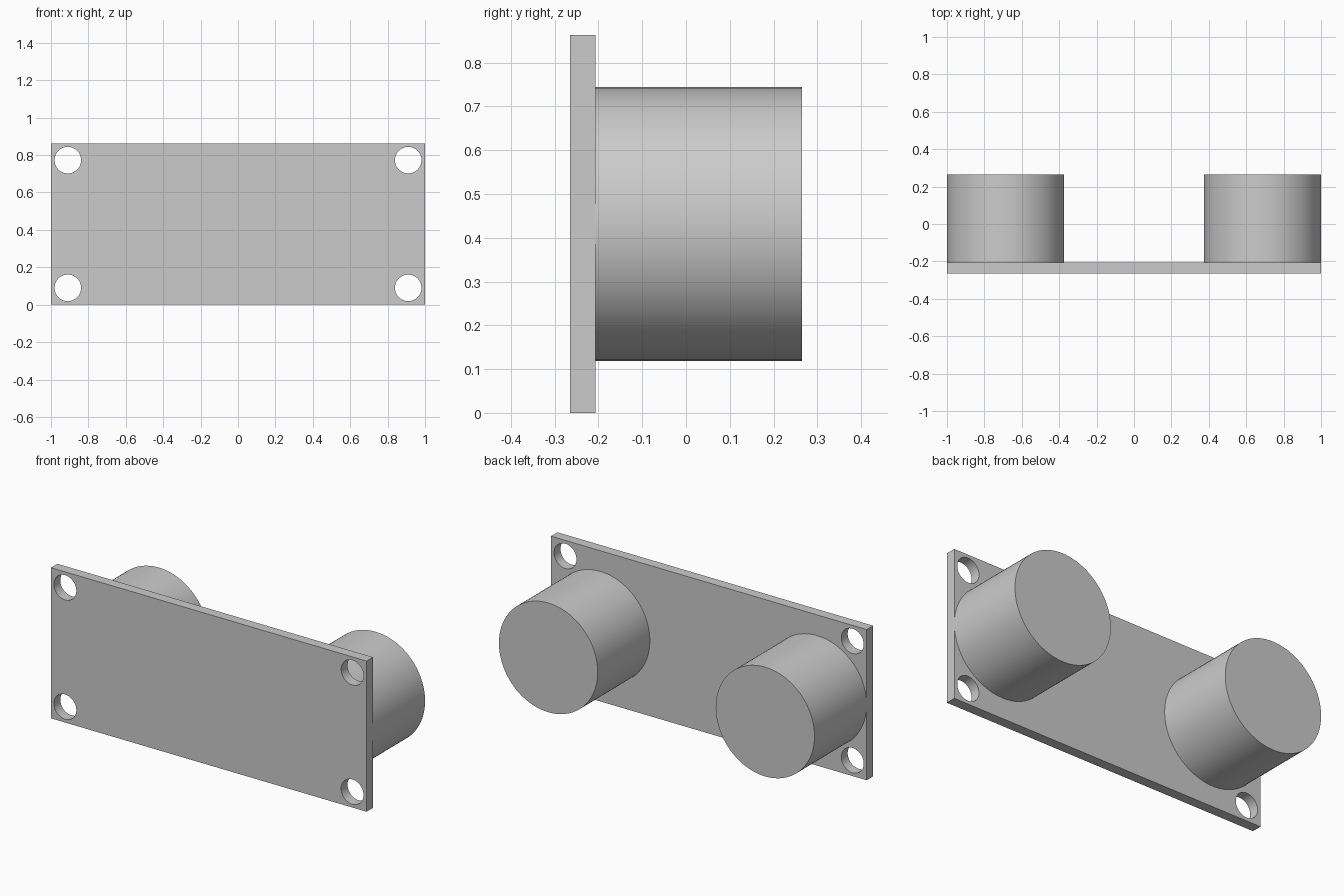
import bpy
import bmesh
from math import radians
from mathutils import Matrix, Vector

cube = bpy.data.objects.get("Cube")
if cube:
    bpy.data.objects.remove(cube, do_unlink=True)

# Overall dimensions
WIDTH, HEIGHT = 2.0, 0.863
FRONT, PLATE_BACK, BACK = -0.265, -0.207, 0.265
BOSS_RADIUS, HOLE_RADIUS, HOLE_INSET = 0.313, 0.071, 0.09

grey = bpy.data.materials.new("plain grey")
grey.use_nodes = True
grey.diffuse_color = (0.6, 0.6, 0.6, 1)
grey.node_tree.nodes["Principled BSDF"].inputs["Base Color"].default_value = grey.diffuse_color


def make_object(name, bm):
    mesh = bpy.data.meshes.new(name)
    bm.to_mesh(mesh)
    bm.free()
    mesh.materials.append(grey)
    obj = bpy.data.objects.new(name, mesh)
    bpy.context.collection.objects.link(obj)
    return obj


def add_cylinder(bm, x, z, radius, y0, y1, sides):
    """Capped cylinder running along y."""
    place = Matrix.Translation((x, (y0 + y1) / 2, z)) @ Matrix.Rotation(radians(90), 4, "X")
    bmesh.ops.create_cone(bm, cap_ends=True, segments=sides, radius1=radius,
                          radius2=radius, depth=y1 - y0, matrix=place)


def smooth(obj):
    bpy.ops.object.select_all(action="DESELECT")
    obj.select_set(True)
    bpy.context.view_layer.objects.active = obj
    bpy.ops.object.shade_smooth_by_angle(angle=radians(30))


# Mounting plate
bm = bmesh.new()
centre = Vector((0, (FRONT + PLATE_BACK) / 2, HEIGHT / 2))
bmesh.ops.create_cube(bm, size=1, matrix=Matrix.Translation(centre)
                      @ Matrix.Diagonal((WIDTH, PLATE_BACK - FRONT, HEIGHT, 1)))
plate = make_object("mounting_plate", bm)

# Corner screw holes
bm = bmesh.new()
for side in (-1, 1):
    for z in (HOLE_INSET, HEIGHT - HOLE_INSET):
        add_cylinder(bm, side * (WIDTH / 2 - HOLE_INSET), z, HOLE_RADIUS,
                     FRONT - 0.1, PLATE_BACK + 0.1, 64)
cutter = make_object("hole_cutter", bm)
cutter.hide_render = True
cut = plate.modifiers.new("screw holes", "BOOLEAN")
cut.operation, cut.solver, cut.object = "DIFFERENCE", "EXACT", cutter
bpy.context.view_layer.objects.active = plate
bpy.ops.object.modifier_apply(modifier=cut.name)
bpy.data.objects.remove(cutter, do_unlink=True)
smooth(plate)

# Round bosses on the back, flush with the plate ends
for name, side in (("left_boss", 1), ("right_boss", -1)):
    bm = bmesh.new()
    add_cylinder(bm, side * (WIDTH / 2 - BOSS_RADIUS), HEIGHT / 2, BOSS_RADIUS,
                 PLATE_BACK, BACK, 96)
    smooth(make_object(name, bm))
